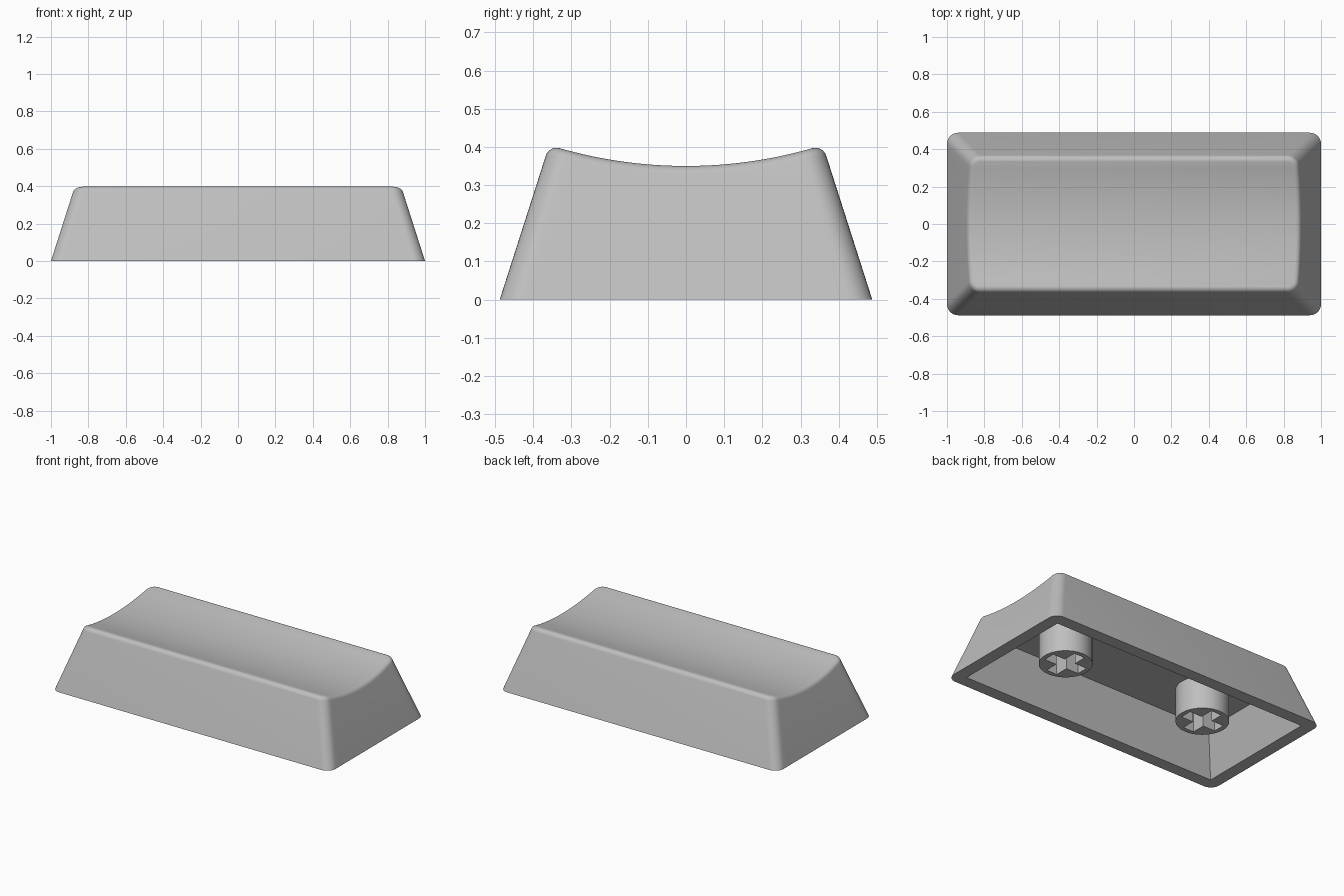
import bpy, bmesh, math

if "Cube" in bpy.data.objects:
    bpy.data.objects.remove(bpy.data.objects["Cube"])

# Main dimensions
HX, HY = 1.0, 0.488          # half size of the base
SLOPE = 0.32                 # wall inset per unit of height
CORNER, FILLET = 0.06, 0.03  # upright corner and top edge radii
DISH_Z, DISH_R = 0.35, 1.2   # lowest point and radius of the dished top
WALL, CEILING = 0.08, 0.27   # rim width and cavity height
LEAN = math.atan(SLOPE)

grey = bpy.data.materials.new("grey plastic")
grey.diffuse_color = (0.52, 0.52, 0.52, 1)
grey.use_nodes = True
grey.node_tree.nodes["Principled BSDF"].inputs["Base Color"].default_value = grey.diffuse_color


def dish(y):
    return DISH_Z + DISH_R - math.sqrt(DISH_R ** 2 - y * y)


# Right half of a rounded rectangle: (outward angle, position along the short side)
STEPS, SIDE = 8, 28
half = [(-math.pi / 2 * (1 - i / STEPS), -1) for i in range(STEPS + 1)]
half += [(0, -1 + 2 * i / SIDE) for i in range(1, SIDE)]
half += [(math.pi / 2 * i / STEPS, 1) for i in range(STEPS + 1)]


def point(a, f, inset, radius, out):
    return ((HX - inset - radius) + math.cos(a) * out,
            f * (HY - inset - radius) + math.sin(a) * out)


def flat_ring(z, inset, radius):
    return [(*point(a, f, inset + SLOPE * z, radius, radius), z) for a, f in half]


def fillet_ring(k):
    """Ring k (0 to 1) of the rounded edge between the walls and the dish."""
    pts = []
    core = CORNER - FILLET / math.cos(LEAN)
    for a, f in half:
        zc = 0.36
        for _ in range(8):
            y = point(a, f, SLOPE * zc, CORNER, core)[1]
            zc = dish(y) - FILLET * math.hypot(1, y / DISH_R)
        end = math.pi / 2 + math.atan(abs(y * math.sin(a)) / DISH_R)
        t = LEAN + (end - LEAN) * k
        x, y = point(a, f, SLOPE * zc, CORNER, core + FILLET * math.cos(t))
        pts.append((x, y, dish(y) if k == 1 else zc + FILLET * math.sin(t)))
    return pts


def finish(name, bm):
    bmesh.ops.remove_doubles(bm, verts=bm.verts, dist=1e-5)
    bmesh.ops.recalc_face_normals(bm, faces=bm.faces)
    me = bpy.data.meshes.new(name)
    bm.to_mesh(me)
    bm.free()
    me.materials.append(grey)
    ob = bpy.data.objects.new(name, me)
    bpy.context.collection.objects.link(ob)
    return ob


def smooth(ob):
    bpy.ops.object.select_all(action='DESELECT')
    ob.select_set(True)
    bpy.context.view_layer.objects.active = ob
    bpy.ops.object.shade_smooth_by_angle(angle=math.radians(30))


# Cap shell: ceiling edge, inner walls, rim, outer walls, rounded edge, dished top
rings = [flat_ring(CEILING, WALL, 0), flat_ring(0, WALL, 0), flat_ring(0, 0, CORNER)]
rings += [fillet_ring(k / 8) for k in range(9)]
bm = bmesh.new()
loops = []
for ring in rings:
    full = ring + [(-x, y, z) for x, y, z in reversed(ring)]
    loops.append([bm.verts.new(p) for p in full])
count = len(loops[0])
for lo, hi in zip(loops, loops[1:]):
    for i in range(count):
        j = (i + 1) % count
        bm.faces.new((lo[i], lo[j], hi[j], hi[i]))
bm.faces.new(loops[0])
top = loops[-1]
for i in range(len(half) - 1):
    bm.faces.new((top[i], top[i + 1], top[count - 2 - i], top[count - 1 - i]))
smooth(finish("cap_shell", bm))

# Two mounting posts, each with a cross-shaped socket open at the bottom
POST_R, POST_Z, ARM, ARM_W = 0.155, 0.06, 0.125, 0.038
cross = [(ARM, -ARM_W), (ARM, ARM_W), (ARM_W, ARM_W)]
for side, label in ((-1, "left"), (1, "right")):
    cx = side * 0.516
    bm = bmesh.new()
    bmesh.ops.create_cone(bm, cap_ends=True, segments=48, radius1=POST_R,
                          radius2=POST_R, depth=CEILING + 0.005 - POST_Z)
    bmesh.ops.translate(bm, verts=bm.verts,
                        vec=(cx, 0, (CEILING + 0.005 + POST_Z) / 2))
    post = finish(label + "_post", bm)

    # Socket cutter
    bm = bmesh.new()
    outline = []
    for q in range(4):
        c, s = round(math.cos(q * math.pi / 2)), round(math.sin(q * math.pi / 2))
        outline += [(cx + x * c - y * s, x * s + y * c, 0.0) for x, y in cross]
    base = bm.faces.new([bm.verts.new(p) for p in outline])
    new = bmesh.ops.extrude_face_region(bm, geom=[base])["geom"]
    bmesh.ops.translate(bm, vec=(0, 0, CEILING - 0.005),
                        verts=[v for v in new if isinstance(v, bmesh.types.BMVert)])
    cutter = finish(label + "_socket_cutter", bm)
    mod = post.modifiers.new("socket", 'BOOLEAN')
    mod.operation, mod.object, mod.solver = 'DIFFERENCE', cutter, 'EXACT'
    bpy.context.view_layer.objects.active = post
    bpy.ops.object.modifier_apply(modifier=mod.name)
    bpy.data.objects.remove(cutter)
    smooth(post)
